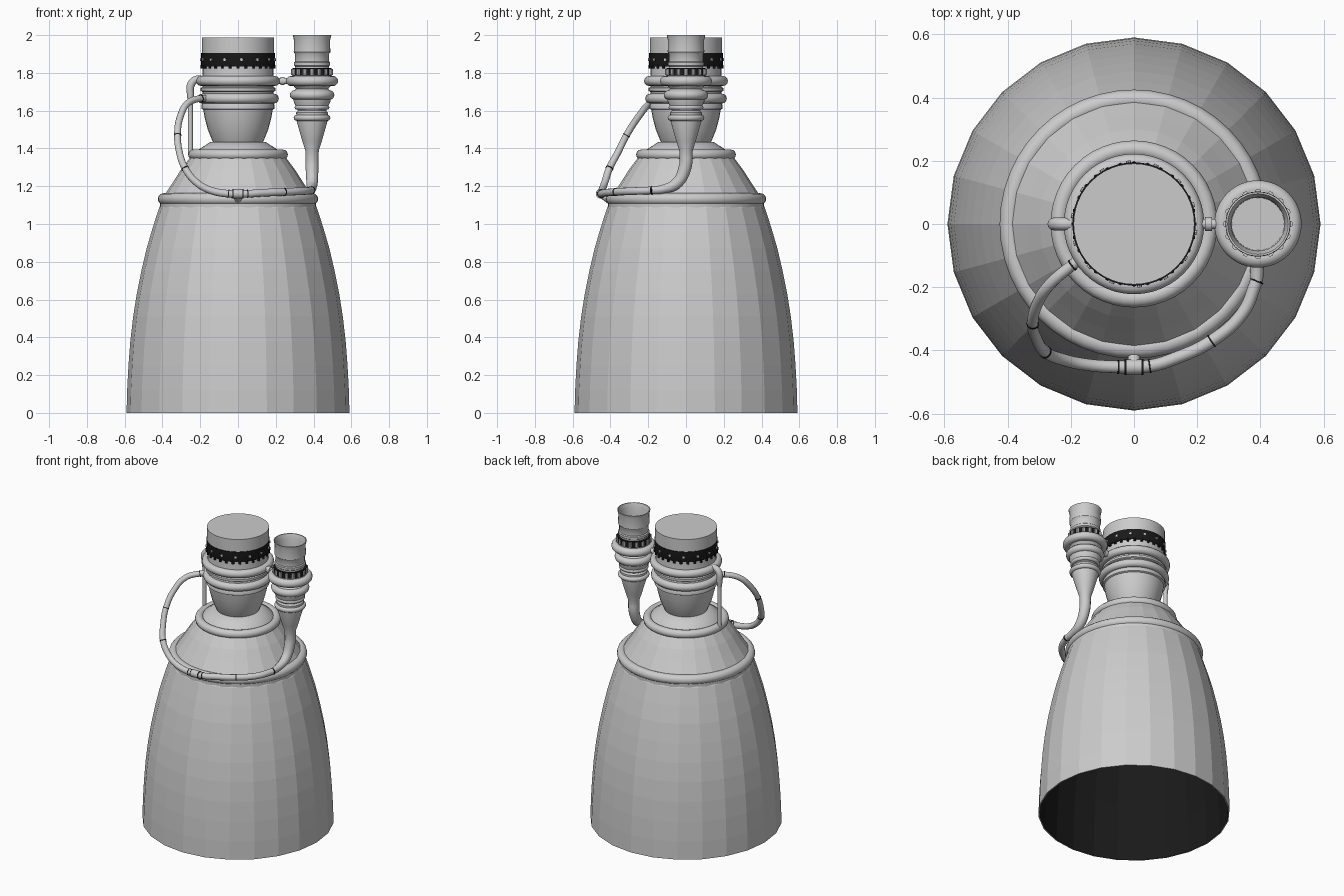
import bpy, bmesh, math
from mathutils import Vector

if "Cube" in bpy.data.objects:
    bpy.data.objects.remove(bpy.data.objects["Cube"])

black = bpy.data.materials.new("black")
black.diffuse_color = (0.01, 0.01, 0.01, 1)
black.use_nodes = True
black.node_tree.nodes["Principled BSDF"].inputs["Base Color"].default_value = black.diffuse_color


def finish(obj, mat=None, smooth=True):
    if mat:
        obj.data.materials.append(mat)
    bpy.ops.object.select_all(action='DESELECT')
    obj.select_set(True)
    bpy.context.view_layer.objects.active = obj
    if smooth:
        bpy.ops.object.shade_smooth_by_angle(angle=math.radians(35))
    return obj


def lathe(name, profile, segs=48, x=0, mat=None, smooth=True, caps=(True, True)):
    """Revolve (radius, z) points about a vertical axis at x."""
    bm = bmesh.new()
    rings = []
    for r, z in profile:
        rings.append([bm.verts.new((r * math.cos(2 * math.pi * i / segs), r * math.sin(2 * math.pi * i / segs), z))
                      for i in range(segs)])
    for a, b in zip(rings, rings[1:]):
        for i in range(segs):
            j = (i + 1) % segs
            bm.faces.new((a[i], a[j], b[j], b[i]))
    if caps[0]:
        bm.faces.new(rings[0][::-1])
    if caps[1]:
        bm.faces.new(rings[-1])
    me = bpy.data.meshes.new(name)
    bm.to_mesh(me)
    bm.free()
    obj = bpy.data.objects.new(name, me)
    obj.location.x = x
    bpy.context.collection.objects.link(obj)
    return finish(obj, mat, smooth)


def ring(name, outer, tube, z, x=0):
    bpy.ops.mesh.primitive_torus_add(major_radius=outer - tube, minor_radius=tube, major_segments=48,
                                     minor_segments=12, location=(x, 0, z))
    obj = bpy.context.object
    obj.name = name
    return finish(obj)


def pipe(name, pts):
    """Round pipe through (x, y, z, radius) points."""
    cu = bpy.data.curves.new(name, 'CURVE')
    cu.dimensions = '3D'
    cu.bevel_depth = 1
    cu.bevel_resolution = 4
    cu.resolution_u = 8
    cu.use_fill_caps = True
    sp = cu.splines.new('BEZIER')
    sp.bezier_points.add(len(pts) - 1)
    for p, (x, y, z, r) in zip(sp.bezier_points, pts):
        p.co = (x, y, z)
        p.radius = r
        p.handle_left_type = p.handle_right_type = 'AUTO'
    obj = bpy.data.objects.new(name, cu)
    bpy.context.collection.objects.link(obj)
    bpy.ops.object.select_all(action='DESELECT')
    obj.select_set(True)
    bpy.context.view_layer.objects.active = obj
    bpy.ops.object.convert(target='MESH')
    return finish(bpy.context.object)


def rod(name, loc, direction, r, length, mat=None, segs=16):
    bpy.ops.mesh.primitive_cylinder_add(vertices=segs, radius=r, depth=length, location=loc)
    obj = bpy.context.object
    obj.name = name
    obj.rotation_euler = Vector(direction).to_track_quat('Z', 'Y').to_euler()
    return finish(obj, mat)


# Nozzle bell, faceted, with a dark inner wall
bell = [(0.59, 0), (0.587, 0.12), (0.58, 0.25), (0.57, 0.38), (0.555, 0.51), (0.536, 0.63),
        (0.512, 0.75), (0.484, 0.87), (0.452, 0.98), (0.418, 1.085)]
lathe("nozzle_bell", [(0.582, 0)] + bell + [(0.41, 1.1)], 24, smooth=False, caps=(False, False))
throat = [(0.12, 1.42), (0.235, 1.34), (0.31, 1.25), (0.37, 1.15)]
lathe("nozzle_inner_wall", throat + [(r - 0.008, z) for r, z in bell[::-1]], 24, mat=black,
      smooth=False, caps=(True, False))

# Shoulder above the bell and its manifold rings
lathe("nozzle_shoulder", [(0.408, 1.075), (0.412, 1.13), (0.385, 1.16), (0.345, 1.22), (0.30, 1.29), (0.255, 1.35)],
      24, smooth=False, caps=(False, False))
lathe("lower_seam_band", [(0.414, 1.085), (0.414, 1.13)], caps=(False, False))
ring("lower_manifold_ring", 0.425, 0.031, 1.132)
ring("upper_manifold_ring", 0.264, 0.027, 1.367)
lathe("throat_collar", [(0.23, 1.36), (0.215, 1.39), (0.145, 1.435), (0.12, 1.435)], 32)

# Combustion chamber
lathe("combustion_chamber", [(0.125, 1.42), (0.14, 1.45), (0.16, 1.50), (0.176, 1.56), (0.184, 1.605),
                             (0.194, 1.61), (0.194, 1.63), (0.188, 1.64), (0.188, 1.84)], 32)
ring("chamber_ring_low", 0.216, 0.026, 1.664)
ring("chamber_ring_high", 0.222, 0.026, 1.757)
lathe("chamber_thin_band", [(0.19, 1.70), (0.198, 1.705), (0.198, 1.72), (0.19, 1.725)])
lathe("chamber_head", [(0.18, 1.9), (0.191, 1.9), (0.191, 1.988)])
lathe("chamber_clamp", [(0.185, 1.835), (0.193, 1.835), (0.195, 1.84), (0.195, 1.905), (0.185, 1.905)], mat=black)
for i in range(14):
    a = math.radians(-85 + i * 360 / 14)
    d = (math.cos(a), math.sin(a), 0)
    rod("clamp_bolt", (0.195 * d[0], 0.195 * d[1], 1.87), d, 0.008, 0.012, segs=8)
for i in range(28):
    a = 2 * math.pi * i / 28
    rod("clamp_tooth", (0.191 * math.cos(a), 0.191 * math.sin(a), 1.832), (0, 0, 1), 0.008, 0.02, black, 6)

# Turbopump: body with open inlet on top
PX = 0.392
lathe("pump_body", [(0.034, 1.36), (0.036, 1.39), (0.052, 1.44), (0.082, 1.545), (0.084, 1.59), (0.075, 1.60),
                    (0.098, 1.65), (0.10, 1.70), (0.085, 1.715), (0.105, 1.74), (0.105, 1.785), (0.09, 1.79),
                    (0.09, 1.835), (0.096, 1.84), (0.096, 1.855), (0.09, 1.86), (0.09, 1.90), (0.097, 1.91),
                    (0.095, 1.97), (0.102, 2.0), (0.096, 2.0), (0.085, 1.97), (0.083, 1.88)], 32, PX)
ring("pump_ring_large", 0.138, 0.027, 1.757, PX)
ring("pump_ring_middle", 0.118, 0.025, 1.683, PX)
ring("pump_ring_neck", 0.092, 0.012, 1.617, PX)
ring("pump_ring_low", 0.097, 0.016, 1.562, PX)
lathe("pump_clamp", [(0.088, 1.785), (0.103, 1.785), (0.103, 1.825), (0.088, 1.825)], 32, PX, black)
for i in range(16):
    a = 2 * math.pi * i / 16
    d = (math.cos(a), math.sin(a), 0)
    rod("pump_clamp_lug", (PX + 0.1 * d[0], 0.1 * d[1], 1.805), (0, 0, 1), 0.011, 0.03, segs=8)

# Exhaust elbow from the pump and the long pipe wrapping to the chamber
pipe("pump_outlet_elbow", [(PX, 0, 1.40, 0.035), (PX, -0.005, 1.30, 0.034), (PX, -0.05, 1.215, 0.030),
                           (0.39, -0.12, 1.185, 0.023), (0.388, -0.18, 1.178, 0.02)])
route = [(0.388, -0.18, 1.178, 0.02), (0.345, -0.28, 1.174, 0.02), (0.245, -0.37, 1.17, 0.02),
         (0.13, -0.425, 1.165, 0.02), (0.05, -0.449, 1.16, 0.02), (-0.05, -0.452, 1.16, 0.02),
         (-0.15, -0.445, 1.18, 0.019), (-0.22, -0.43, 1.22, 0.019), (-0.28, -0.405, 1.295, 0.019),
         (-0.31, -0.36, 1.38, 0.018), (-0.32, -0.315, 1.47, 0.018), (-0.305, -0.25, 1.57, 0.018),
         (-0.265, -0.19, 1.64, 0.018), (-0.195, -0.13, 1.665, 0.018), (-0.14, -0.09, 1.665, 0.018)]
pipe("wrap_pipe", route)
for i in (0, 2, 4, 5, 8, 10, 13):
    a, b = Vector(route[max(i - 1, 0)][:3]), Vector(route[i + 1][:3])
    rod("pipe_joint", route[i][:3], b - a, route[i][3] + 0.002, 0.005, black)

# T fitting holding the wrap pipe on the lower ring
rod("tee_sleeve", (0, -0.452, 1.16), (1, 0, 0), 0.024, 0.06)
for x in (-0.027, 0.027):
    rod("tee_joint", (x, -0.452, 1.16), (1, 0, 0), 0.025, 0.005, black)
rod("tee_branch", (0, -0.43, 1.145), (0, 0.8, -0.6), 0.02, 0.07)

# Small feed pipe on the left and link between pump and chamber
pipe("side_feed_pipe", [(-0.19, 0, 1.765, 0.02), (-0.228, 0, 1.762, 0.02), (-0.25, 0, 1.735, 0.021),
                        (-0.252, 0, 1.68, 0.018), (-0.252, 0, 1.64, 0.013), (-0.252, 0, 1.37, 0.013)])
rod("pump_link", (0.235, 0, 1.757), (1, 0, 0), 0.016, 0.08)
rod("pump_link_collar", (0.235, 0, 1.757), (1, 0, 0), 0.022, 0.022)
